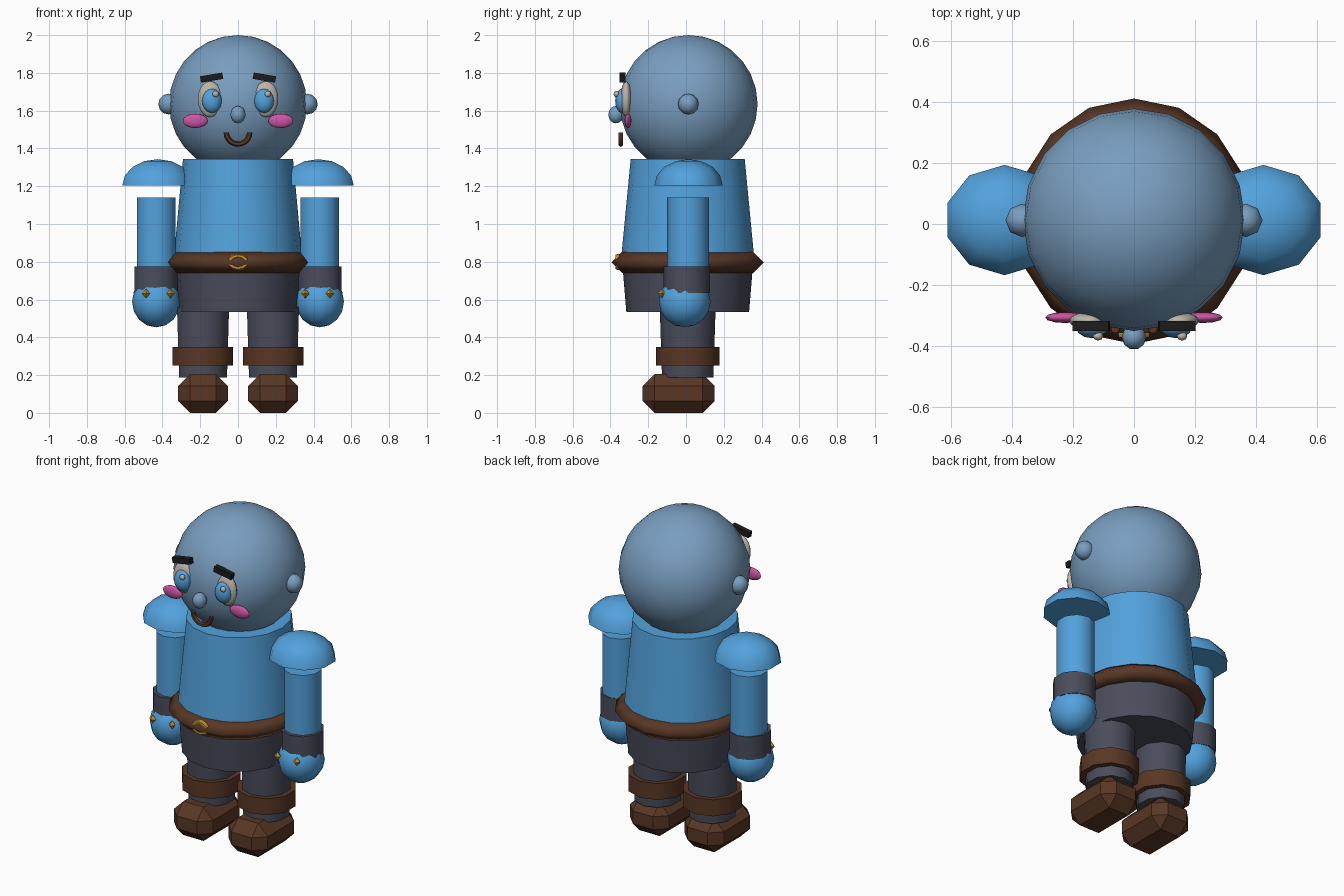
import bpy, bmesh, math
from mathutils import Matrix, Vector

if "Cube" in bpy.data.objects:
    bpy.data.objects.remove(bpy.data.objects["Cube"])


def colour(name, r, g, b):
    m = bpy.data.materials.new(name)
    m.diffuse_color = (r, g, b, 1)
    m.use_nodes = True
    m.node_tree.nodes["Principled BSDF"].inputs["Base Color"].default_value = m.diffuse_color
    return m


SKIN = colour("pale blue skin", .19, .34, .52)
BLUE = colour("bright blue", .085, .36, .72)
GREY = colour("slate cloth", .068, .073, .105)
BROWN = colour("brown leather", .098, .038, .018)
PINK = colour("pink", .6, .09, .37)
BLACK = colour("brow black", .012, .012, .012)
WHITE = colour("eye white", .5, .46, .4)
GOLD = colour("gold", .56, .29, .025)


def finish(bm, name, mat, smooth=45):
    bmesh.ops.recalc_face_normals(bm, faces=bm.faces)
    me = bpy.data.meshes.new(name)
    bm.to_mesh(me)
    bm.free()
    ob = bpy.data.objects.new(name, me)
    bpy.context.collection.objects.link(ob)
    me.materials.append(mat)
    if smooth:
        bpy.ops.object.select_all(action='DESELECT')
        ob.select_set(True)
        bpy.context.view_layer.objects.active = ob
        bpy.ops.object.shade_smooth_by_angle(angle=math.radians(smooth))
    return ob


def ball(name, mat, loc, size, seg=12, rings=8):
    bm = bmesh.new()
    bmesh.ops.create_uvsphere(bm, u_segments=seg, v_segments=rings, radius=1)
    # put a vertex column on the y axis
    bm.transform(Matrix.Translation(loc) @ Matrix.Diagonal((*size, 1))
                 @ Matrix.Rotation(math.pi / 2, 4, 'Z'))
    return finish(bm, name, mat, 62 if seg > 4 else 0)


def lathe(name, mat, centre, profile, seg, x_scale=1, smooth=45):
    """Closed turned solid from (radius, z) points; first vertex on the y axis."""
    bm = bmesh.new()
    rows = []
    for r, z in profile:
        if r == 0:
            rows.append([bm.verts.new((centre[0], centre[1], z))])
            continue
        rows.append([bm.verts.new((centre[0] + r * x_scale * math.sin(a),
                                   centre[1] + r * math.cos(a), z))
                     for a in (math.tau * i / seg for i in range(seg))])
    for a, b in zip(rows, rows[1:]):
        for i in range(seg):
            j = (i + 1) % seg
            if len(b) == 1:
                bm.faces.new((a[i], a[j], b[0]))
            else:
                bm.faces.new((a[i], a[j], b[j], b[i]))
    for row in (rows[0], rows[-1]):
        if len(row) > 1:
            bm.faces.new(row)
    return finish(bm, name, mat, smooth)


def ring(name, mat, loc, R, r, seg, minor, rot=None, scale=(1, 1, 1), arc=math.tau, smooth=60):
    """Torus about z, or an open capped arc of one."""
    bm = bmesh.new()
    full = arc >= math.tau - .001
    n = seg if full else seg + 1
    rows = []
    for i in range(n):
        a = arc * i / seg
        rows.append([bm.verts.new(((R + r * math.cos(t)) * math.cos(a),
                                   (R + r * math.cos(t)) * math.sin(a), r * math.sin(t)))
                     for t in (math.tau * k / minor for k in range(minor))])
    for i in range(seg):
        a, b = rows[i], rows[(i + 1) % n]
        for k in range(minor):
            m = (k + 1) % minor
            bm.faces.new((a[k], b[k], b[m], a[m]))
    if not full:
        bm.faces.new(rows[0])
        bm.faces.new(rows[-1])
    bm.transform(Matrix.Translation(loc) @ Matrix.Diagonal((*scale, 1)) @ (rot or Matrix()))
    return finish(bm, name, mat, smooth)


def box(name, mat, loc, size, tilt=0, bevel=0):
    bm = bmesh.new()
    bmesh.ops.create_cube(bm, size=1)
    bm.transform(Matrix.Diagonal((*size, 1)))
    if bevel:
        bmesh.ops.bevel(bm, geom=bm.edges[:], offset=bevel, segments=1, affect='EDGES')
    bm.transform(Matrix.Translation(loc) @ Matrix.Rotation(tilt, 4, 'Y'))
    return finish(bm, name, mat, 0)


CY = .009                                     # body centre line in y
STAND = Matrix.Rotation(math.pi / 2, 4, 'X')  # ring facing the front

# Head and trunk
ball("head", SKIN, (0, .014, 1.635), (.365, .365, .365), 20, 14)
lathe("torso", BLUE, (0, CY), [(.355, .79), (.302, 1.343)], 16, .965)
lathe("hips", GREY, (0, CY), [(.325, .535), (.347, .80)], 16, .97)
ring("belt", BROWN, (0, CY, .797), .347, .056, 16, 4, scale=(.96, 1, 1), smooth=100)
ring("buckle", GOLD, (0, -.358, .799), .034, .012, 12, 6, STAND, (1.32, 1.4, .95))

# Face, centre
ball("nose", SKIN, (0, -.371, 1.579), (.04, .042, .046), 10, 8)
ring("mouth", BROWN, (0, -.345, 1.485), .062, .0145, 10, 6,
     Matrix.Rotation(math.pi, 4, 'Y') @ STAND, arc=math.pi)

for s, side in ((-1, "left"), (1, "right")):
    # Face, sides
    ball("ear_" + side, SKIN, (s * .367, .012, 1.635), (.055, .055, .055), 8, 6)
    ball("eye_white_" + side, WHITE, (s * .148, -.317, 1.661), (.065, .029, .095), 14, 10)
    ball("iris_" + side, BLUE, (s * .138, -.339, 1.652), (.052, .036, .064), 12, 8)
    ball("eye_glint_" + side, WHITE, (s * .138 + .02, -.368, 1.688), (.017, .015, .017), 8, 6)
    box("eyebrow_" + side, BLACK, (s * .14, -.335, 1.775), (.12, .032, .034), s * .17)
    ball("cheek_" + side, PINK, (s * .226, -.307, 1.546), (.066, .018, .038), 12, 8)

    # Arm
    dome = [(.181 * math.cos(a), 1.205 + .138 * math.sin(a))
            for a in (math.radians(d) for d in (0, 22.5, 45, 67.5))] + [(0, 1.343)]
    lathe("shoulder_pad_" + side, BLUE, (s * .425, .013), dome, 10, 1.09)
    lathe("arm_" + side, BLUE, (s * .432, .011), [(.111, .62), (.111, 1.14)], 10, .97)
    lathe("cuff_" + side, GREY, (s * .435, .003), [(.123, .635), (.123, .775)], 10, .97)
    ball("hand_" + side, BLUE, (s * .433, -.007, .59), (.128, .137, .137), 12, 8)
    for x in (.356, .487):
        ball("knuckle_stud_" + side, GOLD, (s * x, -.127, .632), (.022, .022, .026), 4, 2)

    # Leg and boot
    lathe("leg_" + side, GREY, (s * .185, CY), [(.136, .188), (.148, .56)], 10, .98)
    lathe("leg_band_" + side, BROWN, (s * .186, CY), [(.169, .25), (.169, .35)], 10)
    box("boot_" + side, BROWN, (s * .185, -.039, .103), (.264, .382, .206), bevel=.064)
